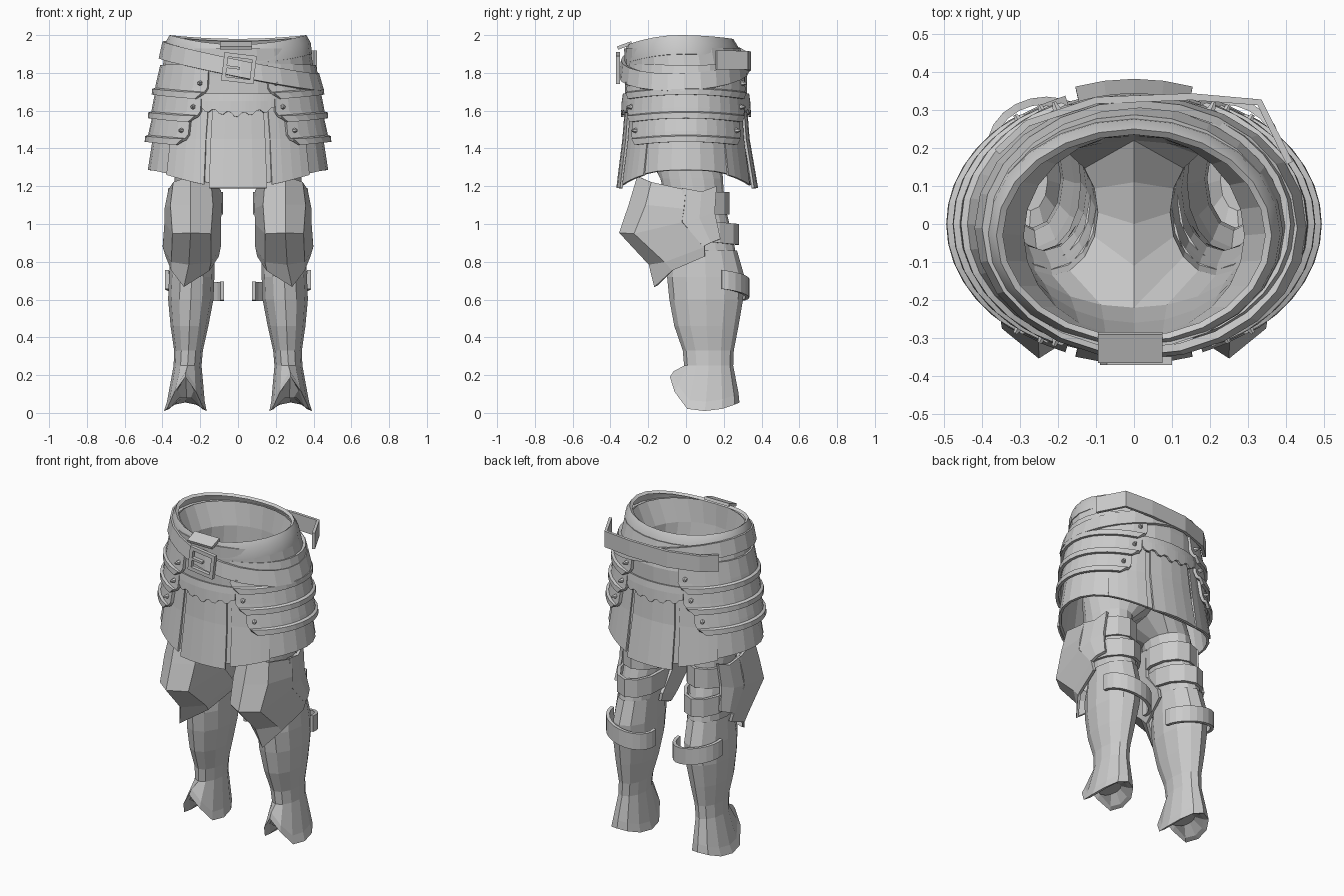
import bpy, bmesh, math
from mathutils import Vector, Matrix

if "Cube" in bpy.data.objects:
    bpy.data.objects.remove(bpy.data.objects["Cube"])

steel = bpy.data.materials.new("grey_steel")
steel.diffuse_color = (0.6, 0.6, 0.6, 1)
steel.use_nodes = True
steel.node_tree.nodes["Principled BSDF"].inputs["Base Color"].default_value = steel.diffuse_color


def finish(name, bm, thick=0, mirror=False, smooth=False):
    bmesh.ops.recalc_face_normals(bm, faces=bm.faces[:])
    me = bpy.data.meshes.new(name)
    bm.to_mesh(me)
    bm.free()
    ob = bpy.data.objects.new(name, me)
    bpy.context.collection.objects.link(ob)
    me.materials.append(steel)
    if thick:
        m = ob.modifiers.new("thickness", 'SOLIDIFY')
        m.thickness, m.offset = thick, 0
    if mirror:
        ob.modifiers.new("mirror", 'MIRROR')
    if smooth:
        bpy.ops.object.select_all(action='DESELECT')
        ob.select_set(True)
        bpy.context.view_layer.objects.active = ob
        bpy.ops.object.shade_smooth_by_angle(angle=math.radians(30))
    return ob


def loft(name, rows, closed=False, cap=False, open_rows=0, **kw):
    """Skin rows of points; the first open_rows strips are left open at the ends."""
    bm = bmesh.new()
    vs = [[bm.verts.new(p) for p in r] for r in rows]
    for k, (a, b) in enumerate(zip(vs, vs[1:])):
        n = min(len(a), len(b))
        wrap = closed and k >= open_rows
        for i in range(n if wrap else n - 1):
            j = (i + 1) % n
            bm.faces.new((a[i], a[j], b[j], b[i]))
    if cap:
        bm.faces.new(vs[-1])
    return finish(name, bm, **kw)


def arc(a, b, zf, t0=0, t1=360, n=24, cy=0, cx=0):
    """Elliptical arc in degrees; -90 is the front, zf gives height per angle."""
    steps = n if t1 - t0 >= 360 else n + 1
    out = []
    for i in range(steps):
        t = math.radians(t0 + (t1 - t0) * i / n)
        z = zf(t) if callable(zf) else zf
        out.append((cx + a * math.cos(t), cy + b * math.sin(t), z))
    return out


def box(bm, c, s, rot=0):
    m = Matrix.Translation(c) @ Matrix.Rotation(rot, 4, 'Y') @ Matrix.Diagonal((*s, 1))
    bmesh.ops.create_cube(bm, size=1, matrix=m)


# trousers: hips open at the centre line, a saddle crotch, then closed legs
def hip(a, b, z, cy=0):
    return arc(a, b, z, -90, 90, 12, cy)


crotch = hip(0.335, 0.22, 1.38)
for k in (1, 2, 3):
    y = 0.22 - 0.11 * k
    crotch.append((0, y, 1.3 + 1.6 * y * y))
legs = [arc(rx, ry, z, 225, 585, 16, cy, cx) for z, cx, rx, cy, ry in (
    (1.24, 0.215, 0.12, 0.03, 0.165), (1.1, 0.22, 0.115, 0.05, 0.155),
    (0.92, 0.235, 0.11, 0.09, 0.16), (0.7, 0.245, 0.105, 0.11, 0.18))]
loft("trousers", [hip(0.35, 0.275, 1.94, -0.025), hip(0.29, 0.265, 1.8, -0.03),
                  hip(0.31, 0.245, 1.55, -0.015), crotch] + legs,
     closed=True, open_rows=3, mirror=True)

# hip body and rolled waistband
loft("hip_body", [arc(0.375, 0.3, 1.93, cy=-0.02), arc(0.4, 0.315, 1.78),
                  arc(0.41, 0.315, 1.6)], closed=True, thick=0.015)


def top(d):
    return lambda t: 2.0 - d - (0.05 if math.sin(t) < 0 else 0.02) * math.sin(t) ** 2


loft("waistband", [arc(0.345, 0.265, top(0.012), cy=-0.03), arc(0.362, 0.28, top(0), cy=-0.03),
                   arc(0.385, 0.3, top(0.04), cy=-0.025), arc(0.392, 0.305, top(0.1), cy=-0.02),
                   arc(0.36, 0.285, top(0.11), cy=-0.02)], closed=True, smooth=True)
bm = bmesh.new()
bmesh.ops.create_cube(bm, size=1, matrix=Matrix.Translation((-0.01, -0.325, 1.945))
                      @ Matrix.Rotation(0.35, 4, 'X') @ Matrix.Diagonal((0.17, 0.08, 0.018, 1)))
finish("waistband_clasp", bm)


# slung belt, high on the left and low on the right
def sling(d):
    return lambda t: 1.835 - 0.085 * math.cos(t) + 0.015 * math.sin(t) + d


loft("slung_belt", [arc(0.405, 0.325, sling(0.045), cx=0.015, cy=-0.01),
                    arc(0.428, 0.335, sling(-0.045), cx=0.018, cy=-0.01)],
     closed=True, thick=0.02)
# loose belt end standing off the back right corner
path = [(-0.36, 0.19), (-0.28, 0.265), (-0.1, 0.325), (0.15, 0.335), (0.33, 0.32), (0.41, 0.16)]
loft("belt_end", [[(x, y, 1.86 + 0.02 * x + d) for x, y in path] for d in (0.05, -0.05)], thick=0.018)
bm = bmesh.new()
for dx, dz, w, h in ((-0.075, 0, 0.022, 0.15), (0.075, 0, 0.022, 0.15),
                     (0, 0.064, 0.15, 0.022), (0, -0.064, 0.15, 0.022), (-0.03, 0, 0.07, 0.014)):
    off = Matrix.Rotation(0.12, 3, 'Y') @ Vector((dx, 0, dz))
    box(bm, Vector((0.005, -0.36, 1.825)) + off, (w, 0.022, h), 0.12)
finish("belt_buckle", bm)


# skirt: flared tube with overlapping flaps
def hem(t):
    return 1.285 - 0.08 * abs(math.sin(t)) ** 3


loft("skirt", [arc(0.405, 0.3, 1.68, n=28), arc(0.44, 0.315, 1.48, n=28),
               arc(0.47, 0.34, hem, n=28)], closed=True, thick=0.015)
for side, mid, reach in (("front", -90, 0.362), ("back", 90, 0.375)):
    loft(side + "_skirt_flap", [arc(a, b, z, mid - w, mid + w, 4) for a, b, z, w in (
        (0.4, 0.312, 1.68, 19), (0.44, 0.33, 1.45, 19), (0.47, reach, 1.19, 19))], thick=0.014)
    for s in (-1, 1):
        c = mid + s * 37
        loft(side + "_side_flap", [arc(a, b, z, c - 15, c + 15, 4) for a, b, z in (
            (0.405, 0.308, 1.68), (0.45, 0.325, 1.45),
            (0.477, 0.358, lambda t: 1.28 - 0.09 * abs(math.sin(t)) ** 3))], thick=0.012)
    # scalloped trim under the belt
    rows = [arc(0.42, 0.328, 1.69, mid - 27, mid + 27, 20),
            arc(0.42, 0.334, 1.65, mid - 27, mid + 27, 20),
            arc(0.42, 0.338, 1.62, mid - 27, mid + 27, 20)]
    rows[2] = [(x, y, z - 0.035 * (1 - abs(x) / 0.22) - (0.018 if i % 4 in (1, 2) else 0))
               for i, (x, y, z) in enumerate(rows[2])]
    loft(side + "_scalloped_trim", rows, thick=0.012)

# hip plates: stacked bands round each side with clipped ends, lips and rivets
for name, a, b, zt, zb, span in (("lower", 0.465, 0.335, 1.59, 1.435, 56),
                                 ("middle", 0.448, 0.33, 1.73, 1.56, 64),
                                 ("upper", 0.428, 0.325, 1.84, 1.685, 68)):
    def edge(z, dip):
        return lambda t: z - dip * abs(math.sin(t)) ** 2
    loft(name + "_hip_plate", [
        arc(a - 0.025, b - 0.01, edge(zt, -0.01), -span, span, 12),
        arc(a - 0.002, b + 0.005, edge(zb + 0.055, 0.025), -span, span, 12),
        arc(a + 0.004, b + 0.01, edge(zb + 0.03, 0.025), -span + 2, span - 2, 12),
        arc(a + 0.02, b + 0.022, edge(zb + 0.025, 0.025), -span + 3, span - 3, 12),
        arc(a + 0.02, b + 0.022, edge(zb, 0.03), -span + 8, span - 8, 12)],
        thick=0.018, mirror=True)
    bm = bmesh.new()
    for s in (-1, 1):
        t = math.radians(s * (span - 6))
        n = Vector((math.cos(t) / a, math.sin(t) / b, 0)).normalized()
        p = Vector((a * math.cos(t), (b + 0.01) * math.sin(t), zb + 0.06)) + n * 0.012
        bmesh.ops.create_cone(bm, segments=6, radius1=0.015, radius2=0.006, depth=0.03, cap_ends=True,
                              matrix=Matrix.Translation(p) @ n.to_track_quat('Z', 'Y').to_matrix().to_4x4())
    finish(name + "_rivets", bm, mirror=True)

# knee plate: ridged shell with pointed lower edge and an outer wing
loft("knee_plate", [
    [(0.1, 0.0, 1.18), (0.15, -0.19, 1.22), (0.25, -0.25, 1.25), (0.335, -0.18, 1.22), (0.36, 0.0, 1.18)],
    [(0.095, 0.0, 1.08), (0.14, -0.23, 1.1), (0.25, -0.295, 1.1), (0.35, -0.21, 1.1), (0.38, -0.01, 1.08)],
    [(0.1, 0.0, 1.0), (0.15, -0.28, 0.95), (0.25, -0.345, 0.955), (0.34, -0.27, 0.95), (0.38, -0.02, 1.01)],
    [(0.1, 0.1, 0.88), (0.15, -0.11, 0.8), (0.26, -0.19, 0.79), (0.345, -0.11, 0.8), (0.39, 0.1, 0.88)],
    [(0.11, 0.1, 0.83), (0.16, -0.07, 0.755), (0.285, -0.16, 0.67), (0.345, -0.07, 0.755), (0.375, 0.1, 0.83)]],
    thick=0.018, mirror=True)
loft("knee_wing", [[(0.36, -0.02, 1.19), (0.38, -0.02, 1.01), (0.39, 0.09, 0.88)],
                   [(0.35, 0.08, 1.17), (0.375, 0.07, 1.03), (0.385, 0.13, 0.9)],
                   [(0.33, 0.16, 1.2), (0.345, 0.15, 1.06), (0.36, 0.18, 0.92)]],
     thick=0.018, mirror=True)

# leg straps: two full rings and an open one behind the calf
for name, cx, cy, z, a, b, h, t0, t1, slope, tilt in (
        ("thigh_strap", 0.22, 0.045, 1.11, 0.13, 0.175, 0.06, 0, 360, 0, 0),
        ("knee_strap", 0.23, 0.08, 0.965, 0.125, 0.19, 0.055, 0, 360, 0, -0.02),
        ("calf_strap", 0.23, 0.2, 0.675, 0.147, 0.125, 0.05, -5, 185, 0.03, -0.015)):
    loft(name, [arc(a, b, lambda t: z + d + tilt * math.sin(t) + slope * math.cos(t),
                    t0, t1, 12, cy, cx) for d in (h, -h)],
         closed=t1 == 360, thick=0.02, mirror=True)


# greave: shin tube with a belled, arched ankle and an inner sole
def ankle(t):
    s = math.sin(t)
    return 0.01 + (0.18 * s ** 4 if s < 0 else 0.045 * s * s)


rows = [arc(rx, ry, z, 0, 360, 12, cy, cx) for z, cx, rx, cy, ry in (
    (0.86, 0.24, 0.115, 0.1, 0.17), (0.72, 0.245, 0.12, 0.105, 0.205),
    (0.6, 0.25, 0.12, 0.107, 0.195), (0.46, 0.257, 0.1, 0.108, 0.17),
    (0.33, 0.262, 0.076, 0.118, 0.135), (0.25, 0.267, 0.074, 0.12, 0.13))]
rows.append(arc(0.1, 0.172, lambda t: ankle(t) + 0.05 - 0.02 * min(0, math.sin(t)) ** 2, 0, 360, 12, 0.106, 0.276))
rows.append(arc(0.113, 0.184, ankle, 0, 360, 12, 0.099, 0.279))
rows.append(arc(0.088, 0.145, lambda t: ankle(t) + 0.01, 0, 360, 12, 0.105, 0.277))
rows.append(arc(0.045, 0.08, 0.08, 0, 360, 12, 0.115, 0.272))
loft("greave", rows, closed=True, cap=True, mirror=True)
